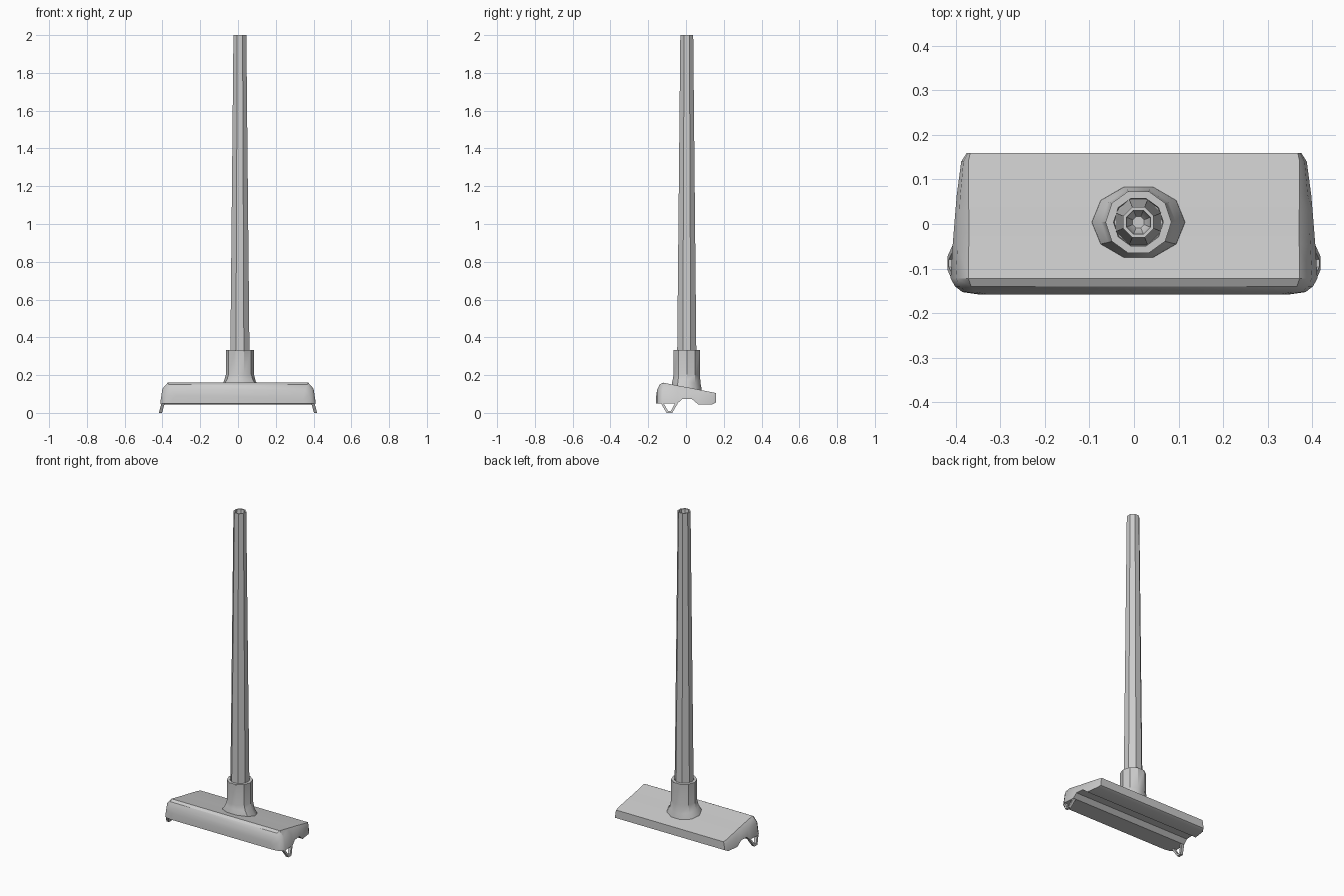
import bpy, bmesh
from math import sin, cos, pi

if "Cube" in bpy.data.objects:
    bpy.data.objects.remove(bpy.data.objects["Cube"])


def loft(name, rings, angle=35, caps=True):
    """Skin a list of equal-length point rings into a closed mesh."""
    bm = bmesh.new()
    vs = [[bm.verts.new(p) for p in r] for r in rings]
    n = len(vs[0])
    for a, b in zip(vs, vs[1:]):
        for i in range(n):
            j = (i + 1) % n
            bm.faces.new((a[i], a[j], b[j], b[i]))
    if caps:
        bm.faces.new(vs[0][::-1])
        bm.faces.new(vs[-1])
    bmesh.ops.recalc_face_normals(bm, faces=bm.faces)
    me = bpy.data.meshes.new(name)
    bm.to_mesh(me)
    bm.free()
    ob = bpy.data.objects.new(name, me)
    bpy.context.collection.objects.link(ob)
    bpy.ops.object.select_all(action='DESELECT')
    ob.select_set(True)
    bpy.context.view_layer.objects.active = ob
    bpy.ops.object.shade_smooth_by_angle(angle=angle * pi / 180)
    return ob


CX, CY = 0.01, 0.004


def ring(n, rx, ry, zfun, turn=0.0):
    pts = []
    for i in range(n):
        a = 2 * pi * (i + turn) / n
        y = CY + ry * sin(a)
        z = zfun(y) if callable(zfun) else zfun
        pts.append((CX + rx * cos(a), y, z))
    return pts


# Wide floor head: columns of y, bottom z, shoulder z, top z, half width, top inset
columns = [
    (-.158, .050, .070, .090, .350, .020),
    (-.153, .050, .095, .122, .385, .030),
    (-.140, .050, .120, .150, .402, .036),
    (-.122, .050, .128, .160, .412, .040),
    (-.045, .050, .114, .145, .407, .036),
    (-.020, .074, .111, .140, .405, .034),
    (.030, .074, .105, .131, .401, .030),
    (.065, .045, .100, .124, .398, .026),
    (.140, .045, .090, .109, .388, .016),
    (.159, .055, .088, .105, .376, .008),
]
loft("floor_head", [
    [(-w, y, zb), (w, y, zb), (w - t * .3, y, zs), (w - t, y, zt),
     (t - w, y, zt), (t * .3 - w, y, zs)]
    for y, zb, zs, zt, w, t in columns])


# Neck collar flaring onto the sloped top of the head
def slope(lift):
    return lambda y: .136 - .19 * y + lift


loft("neck_collar", [
    ring(10, .107, .085, slope(-.015)),
    ring(10, .104, .083, slope(.006)),
    ring(10, .084, .077, slope(.032)),
    ring(10, .074, .073, .205),
    ring(10, .074, .073, .334),
    ring(10, .056, .056, .334),
    ring(10, .054, .054, .315),
])

# Tapered pole with a hollow end
loft("pole", [
    ring(8, r, r, z, .5) for r, z in
    ((.055, .30), (.037, 2.0), (.029, 2.0), (.026, 1.96), (.014, 1.94))])

# Small open brackets under both ends
outer = [(-.130, .062), (-.130, .046), (-.103, .0), (-.073, .0), (-.046, .046), (-.046, .062)]
inner = [(-.116, .062), (-.116, .047), (-.096, .011), (-.080, .011), (-.060, .047), (-.060, .062)]
outline = outer + inner[::-1]
for side, label in ((-1, "left"), (1, "right")):
    bars = []
    for i in range(5):
        quad = [outer[i], outer[i + 1], inner[i + 1], inner[i]]
        bars.append([[(side * (x - .27 * z), y, z) for y, z in quad]
                     for x in (.402, .419)])
    # Join the bars as one continuous strip
    strip = [[(side * (x - .27 * z), y, z) for x, (y, z) in
              ((.402, o), (.419, o), (.419, k), (.402, k))]
             for o, k in zip(outer, inner)]
    loft("bracket_" + label, strip, 30)
